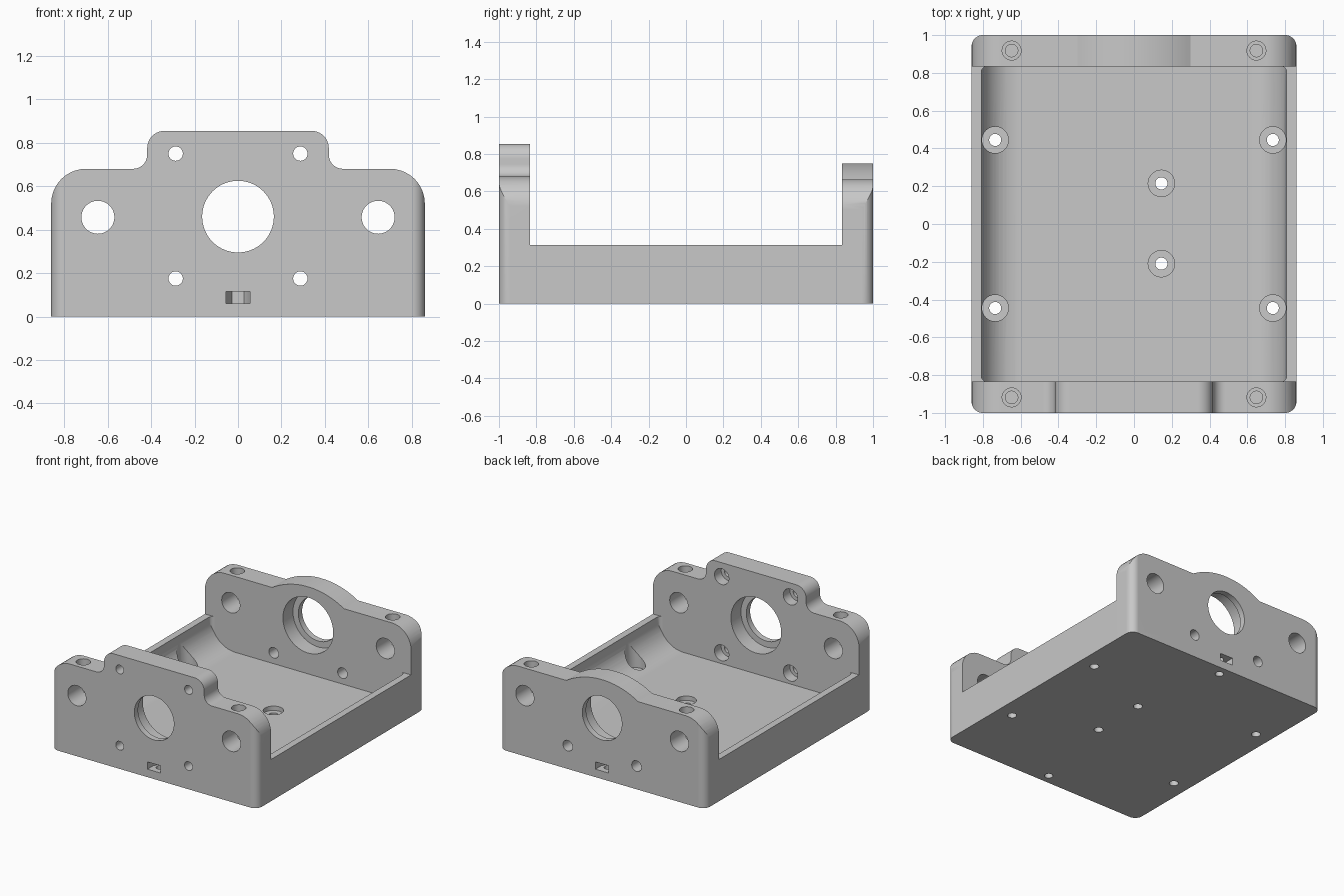
import bpy, bmesh, math
from mathutils import Vector

cube = bpy.data.objects.get("Cube")
if cube:
    bpy.data.objects.remove(cube, do_unlink=True)

grey = bpy.data.materials.new("grey_plastic")
grey.use_nodes = True
COLOUR = (0.58, 0.58, 0.58, 1)
grey.diffuse_color = COLOUR
grey.node_tree.nodes["Principled BSDF"].inputs["Base Color"].default_value = COLOUR

WALL = 0.835      # inner face of both end walls
AXIS_Z = 0.46     # height of the main bore and the rods
FLOOR = 0.093


def prism(name, outline, axis, lo, hi):
    """Extrude a 2D outline along Y (outline in x, z) or Z (outline in x, y)."""
    bm = bmesh.new()
    place = (lambda a, b, d: (a, d, b)) if axis == "Y" else (lambda a, b, d: (a, b, d))
    face = bm.faces.new([bm.verts.new(place(p[0], p[1], lo)) for p in outline])
    out = bmesh.ops.extrude_face_region(bm, geom=[face])
    verts = [g for g in out["geom"] if isinstance(g, bmesh.types.BMVert)]
    bmesh.ops.translate(bm, verts=verts, vec=place(0, 0, hi - lo))
    bmesh.ops.recalc_face_normals(bm, faces=bm.faces)
    mesh = bpy.data.meshes.new(name)
    bm.to_mesh(mesh)
    bm.free()
    mesh.materials.append(grey)
    obj = bpy.data.objects.new(name, mesh)
    bpy.context.collection.objects.link(obj)
    return obj


def rounded(corners, steps=10):
    """Polygon from (x, y, radius) corners, with each corner filleted."""
    pts = []
    for i, (x, y, r) in enumerate(corners):
        p = Vector((x, y))
        if r == 0:
            pts.append(p)
            continue
        u = (Vector(corners[i - 1][:2]) - p).normalized()
        v = (Vector(corners[(i + 1) % len(corners)][:2]) - p).normalized()
        half = u.angle(v) / 2
        centre = p + (u + v).normalized() * r / math.sin(half)
        start = p + u * r / math.tan(half) - centre
        end = p + v * r / math.tan(half) - centre
        w = start.angle(end)
        for k in range(steps + 1):
            t = k / steps
            pts.append(centre + (start * math.sin((1 - t) * w) + end * math.sin(t * w)) / math.sin(w))
    return pts


def mirrored(half):
    return half + [(-c[0],) + tuple(c[1:]) for c in reversed(half)]


def circle(x, y, r, n=40):
    return [(x + r * math.cos(math.tau * k / n), y + r * math.sin(math.tau * k / n)) for k in range(n)]


def combine(target, other, operation):
    mod = target.modifiers.new("combine", "BOOLEAN")
    mod.object, mod.operation, mod.solver = other, operation, "EXACT"
    bpy.context.view_layer.objects.active = target
    bpy.ops.object.modifier_apply(modifier=mod.name)
    bpy.data.objects.remove(other, do_unlink=True)


def drill(outline, axis, lo, hi):
    combine(body, prism("cutter", outline, axis, lo, hi), "DIFFERENCE")


# Tray block with the two end walls
body = prism("motor_mount_tray", mirrored([(0.86, 0), (0.86, 0.315)]), "Y", -1, 1)
front = rounded(mirrored([(0.86, 0, 0), (0.86, 0.68, 0.16), (0.418, 0.68, 0.065), (0.418, 0.855, 0.08)]))
combine(body, prism("front_wall", front, "Y", -1, -WALL), "UNION")

hump_r, hump_half = 0.57, 0.3
sweep = math.asin(hump_half / hump_r)
hump = [(hump_r * math.sin(sweep * (1 - k / 12)), 0.18 + hump_r * math.cos(sweep * (1 - k / 12)), 0)
        for k in range(12)]
back = rounded(mirrored([(0.86, 0, 0), (0.86, 0.665, 0.16)] + hump))
combine(body, prism("back_wall", back, "Y", WALL, 1), "UNION")

# Rounded vertical corners of the footprint
footprint = rounded(mirrored([(0.86, -1, 0.06), (0.86, 1, 0.06)]))
combine(body, prism("footprint", footprint, "Z", -0.1, 1), "INTERSECT")

# Pocket with coved sides and softened corners
pocket = prism("pocket", rounded(mirrored([(0.808, 0.4, 0), (0.808, FLOOR, 0.2)]), 14), "Y", -WALL, WALL)
plan = rounded(mirrored([(0.808, -WALL, 0.03), (0.808, WALL, 0.03)]), 5)
combine(pocket, prism("pocket_plan", plan, "Z", 0, 1), "INTERSECT")
combine(body, pocket, "DIFFERENCE")

# Main bore and bearing seats
drill(circle(0, AXIS_Z, 0.165, 64), "Y", -1.1, 1.1)
drill(circle(0, AXIS_Z, 0.21, 64), "Y", -0.955, 0.955)

for side in (-1, 1):
    # Rod holes through both walls
    drill(circle(side * 0.645, AXIS_Z - 0.003, 0.076), "Y", -1.1, 1.1)
    # Motor screws with head recesses on the inner face
    for z in (0.175, 0.75):
        drill(circle(side * 0.287, z, 0.033), "Y", -1.1, -0.8)
        drill(circle(side * 0.287, z, 0.06), "Y", -0.915, -0.8)
    drill(circle(side * 0.287, 0.175, 0.04), "Y", 0.8, 1.1)
    # Blind stepped screw holes in the wall tops
    for end in (-1, 1):
        drill(circle(side * 0.648, end * 0.918, 0.05), "Z", 0.61, 0.9)
        drill(circle(side * 0.648, end * 0.918, 0.033), "Z", 0.56, 0.9)

# Floor screws with flat head recesses
for x, y in [(-0.735, 0.445), (-0.735, -0.445), (0.735, 0.445), (0.735, -0.445), (0.145, 0.215), (0.145, -0.21)]:
    drill(circle(x, y, 0.07), "Z", 0.06, 0.4)
    drill(circle(x, y, 0.032), "Z", -0.1, 0.4)

# Captive nut slots with screw holes from below
for end in (-1, 1):
    slot = mirrored([(0.055, end * 1.1), (0.055, end * 0.93), (0.0275, end * 0.882)])
    drill(slot, "Z", 0.06, 0.115)
    drill(circle(0, end * 0.925, 0.03), "Z", -0.1, 0.2)

# Smooth the curved faces, keep the machined edges crisp
for obj in bpy.context.selected_objects:
    obj.select_set(False)
body.select_set(True)
bpy.context.view_layer.objects.active = body
bpy.ops.object.shade_smooth_by_angle(angle=math.radians(30))
normals = body.modifiers.new("weighted_normals", "WEIGHTED_NORMAL")
normals.keep_sharp = True
